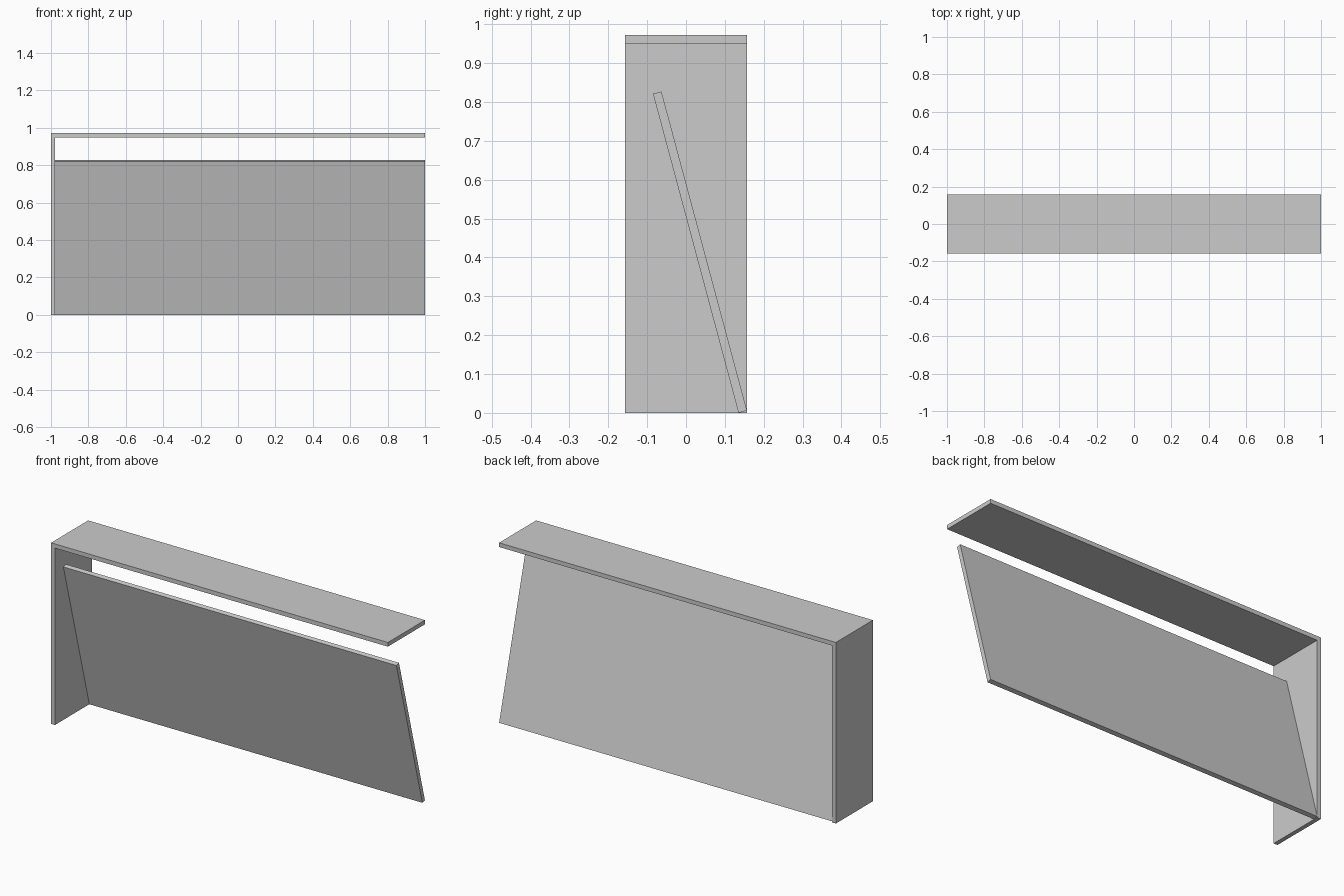
import bpy
from math import radians

default = bpy.data.objects.get("Cube")
if default:
    bpy.data.objects.remove(default, do_unlink=True)

# Single plain grey finish
grey = bpy.data.materials.new("plain grey")
grey.use_nodes = True
colour = (0.6, 0.6, 0.6, 1)
grey.diffuse_color = colour
grey.node_tree.nodes["Principled BSDF"].inputs["Base Color"].default_value = colour

THICK = 0.0226
DEPTH = 0.314
HEIGHT = 0.972


def board(name, size, centre, tilt=0):
    """Add a flat rectangular board, tilted about the x axis."""
    bpy.ops.mesh.primitive_cube_add(size=1, location=centre)
    obj = bpy.context.object
    obj.name = name
    for v in obj.data.vertices:
        v.co = [c * s for c, s in zip(v.co, size)]
    obj.rotation_euler.x = radians(tilt)
    obj.data.materials.append(grey)
    return obj


# Upright end on the model's right, full height
board("side_panel", (THICK, DEPTH, HEIGHT), (-1 + THICK / 2, 0, HEIGHT / 2))

# Top shelf butts against the upright
inner_length = 2 - THICK
inner_x = THICK / 2
board("top_shelf", (inner_length, DEPTH, THICK), (inner_x, 0, HEIGHT - THICK / 2))

# Leaning panel, foot at the back and top edge toward the front
board("leaning_panel", (inner_length, THICK, 0.85), (inner_x, 0.036, 0.4135), 15)
